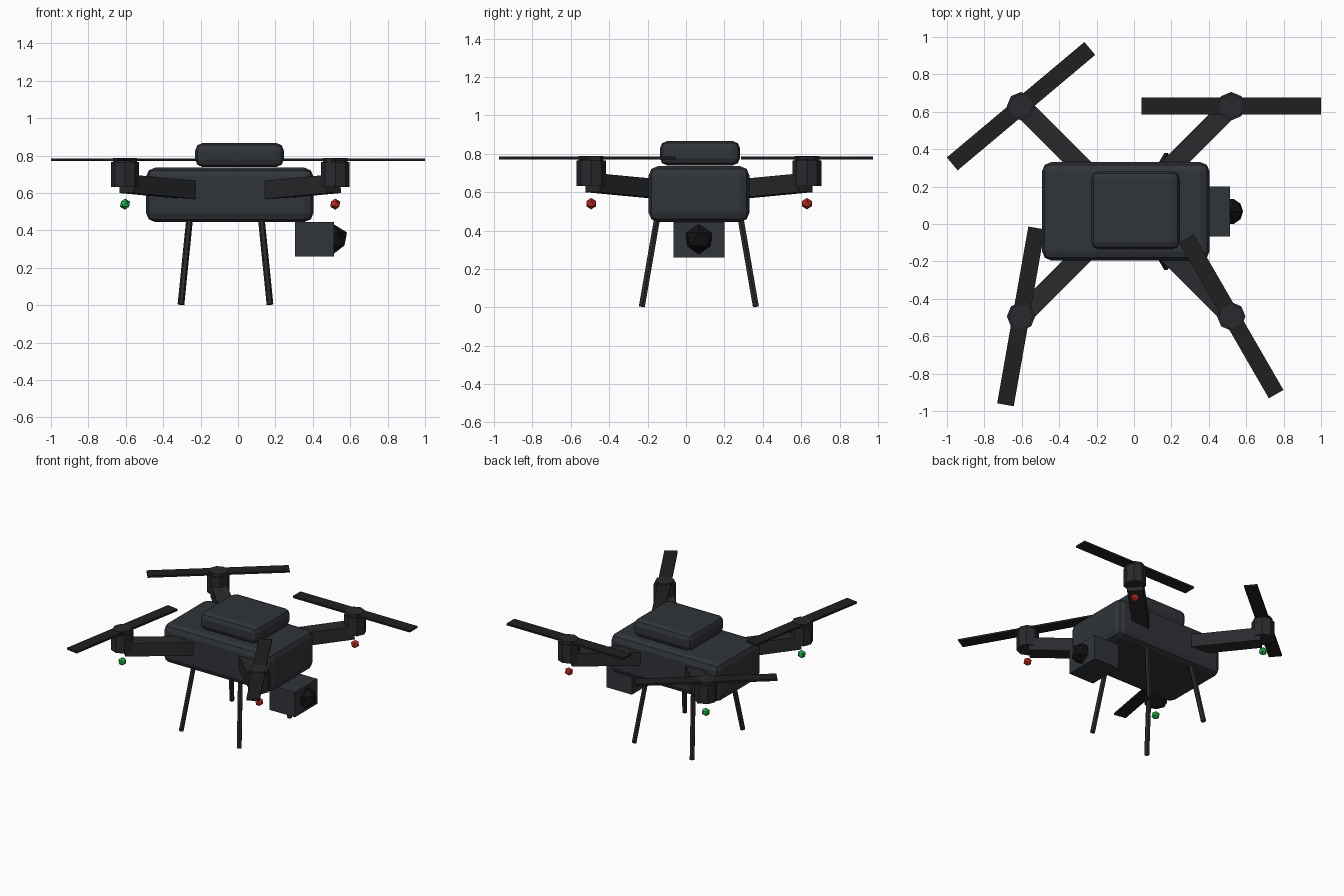
import bpy
from math import radians
from mathutils import Vector

if "Cube" in bpy.data.objects:
    bpy.data.objects.remove(bpy.data.objects["Cube"])

CX, CY = -0.042, 0.068      # centre of the airframe
HUB = 0.562                 # motor offset along x and y


def material(name, rgb):
    m = bpy.data.materials.new(name)
    m.diffuse_color = (*rgb, 1)
    m.use_nodes = True
    m.node_tree.nodes["Principled BSDF"].inputs["Base Color"].default_value = m.diffuse_color
    return m


shell = material("shell_grey", (0.030, 0.034, 0.040))
frame = material("frame_grey", (0.022, 0.023, 0.026))
blade = material("blade_black", (0.014, 0.014, 0.014))
glass = material("lens_black", (0.006, 0.006, 0.007))
red = material("red_light", (0.60, 0.03, 0.02))
green = material("green_light", (0.02, 0.50, 0.08))


def finish(name, mat):
    ob = bpy.context.object
    ob.name = name
    ob.data.materials.append(mat)
    return ob


def box(name, loc, size, mat, bevel=0.0, rot_z=0.0):
    bpy.ops.mesh.primitive_cube_add(size=1, location=loc, rotation=(0, 0, rot_z))
    ob = finish(name, mat)
    ob.scale = size
    bpy.ops.object.transform_apply(location=False, rotation=False, scale=True)
    if bevel:
        b = ob.modifiers.new("rounded_edges", "BEVEL")
        b.width, b.segments = bevel, 2
    return ob


def beam(name, a, b, width, height, mat):
    """Square bar between two points."""
    a, b = Vector(a), Vector(b)
    ob = box(name, (a + b) / 2, (width, (b - a).length, height), mat)
    ob.rotation_euler = (b - a).to_track_quat("Y", "Z").to_euler()
    return ob


def rod(name, a, b, radius, sides, mat):
    a, b = Vector(a), Vector(b)
    bpy.ops.mesh.primitive_cylinder_add(vertices=sides, radius=radius,
                                        depth=(b - a).length, location=(a + b) / 2)
    ob = finish(name, mat)
    ob.rotation_euler = (b - a).to_track_quat("Z", "Y").to_euler()
    return ob


def gem(name, loc, radius, mat):
    bpy.ops.mesh.primitive_ico_sphere_add(subdivisions=1, radius=radius, location=loc)
    return finish(name, mat)


# Body shell and battery pack
box("body", (CX - 0.002, CY, 0.590), (0.895, 0.525, 0.29), shell, 0.048)
box("battery", (0.008, 0.073, 0.803), (0.474, 0.418, 0.128), shell, 0.04)

# Camera slung under the nose
box("camera", (0.409, 0.067, 0.352), (0.208, 0.265, 0.184), shell)
gem("camera_lens", (0.513, 0.067, 0.354), 0.078, glass)

# Arms, motors, propellers, lights and legs at the four corners
corners = [("back_right", 1, 1, 0), ("back_left", -1, 1, 40),
           ("front_left", -1, -1, 80), ("front_right", 1, -1, 120)]
for name, sx, sy, turn in corners:
    x, y = CX + sx * HUB, CY + sy * HUB
    beam(name + "_arm", (CX + sx * 0.14, CY + sy * 0.14, 0.609),
         (CX + sx * 0.552, CY + sy * 0.552, 0.648), 0.108, 0.097, frame)
    rod(name + "_motor", (x, y, 0.632), (x, y, 0.766), 0.076, 8, frame)
    rod(name + "_motor_cap", (x, y, 0.76), (x, y, 0.788), 0.065, 8, frame)
    box(name + "_propeller", (x, y, 0.778), (0.96, 0.09, 0.014), blade,
        rot_z=radians(turn))
    gem(name + "_light", (x, y, 0.54), 0.03, red if sx > 0 else green)
    rod(name + "_leg", (-0.067 + sx * 0.238, 0.067 + sy * 0.297, 0.004),
        (-0.067 + sx * 0.189, 0.067 + sy * 0.213, 0.49), 0.018, 6, frame)
